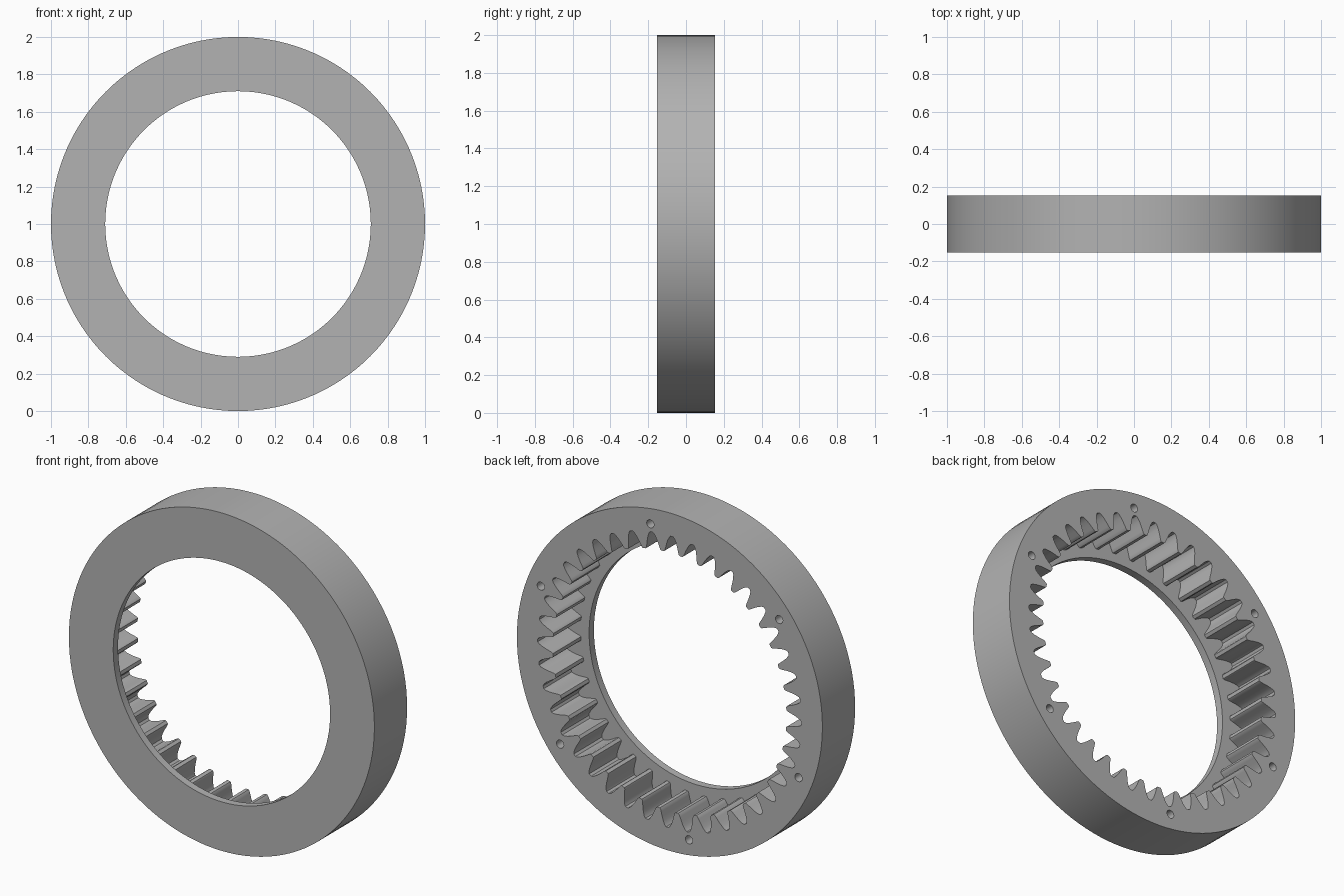
import bpy, bmesh, math
from math import sin, cos, tau, radians

if "Cube" in bpy.data.objects:
    bpy.data.objects.remove(bpy.data.objects["Cube"], do_unlink=True)

TEETH = 40
HALF = 0.153            # half of the ring's depth
FLOOR = -HALF + 0.045   # inner face of the front flange
PHASE = radians(8)      # turn of holes and teeth from straight up

grey = bpy.data.materials.new("steel grey")
grey.use_nodes = True
COLOUR = (0.45, 0.45, 0.45, 1)
grey.diffuse_color = COLOUR
grey.node_tree.nodes["Principled BSDF"].inputs["Base Color"].default_value = COLOUR


def prism(name, outline, y0, y1):
    """Extrude an (x, z) outline along y."""
    bm = bmesh.new()
    face = bm.faces.new([bm.verts.new((x, y0, z)) for x, z in outline])
    out = bmesh.ops.extrude_face_region(bm, geom=[face])
    moved = [v for v in out["geom"] if isinstance(v, bmesh.types.BMVert)]
    bmesh.ops.translate(bm, verts=moved, vec=(0, y1 - y0, 0))
    bmesh.ops.recalc_face_normals(bm, faces=bm.faces)
    mesh = bpy.data.meshes.new(name)
    bm.to_mesh(mesh)
    bm.free()
    mesh.materials.append(grey)
    obj = bpy.data.objects.new(name, mesh)
    bpy.context.collection.objects.link(obj)
    return obj


def polar(r, a, cx=0, cz=1):
    return cx + r * sin(a), cz + r * cos(a)


def circle(r, n, cx=0, cz=1):
    return [polar(r, tau * i / n, cx, cz) for i in range(n)]


def cut(obj, cutter):
    mod = obj.modifiers.new("cut", "BOOLEAN")
    mod.operation, mod.solver, mod.object = "DIFFERENCE", "EXACT", cutter
    bpy.context.view_layer.objects.active = obj
    bpy.ops.object.modifier_apply(modifier=mod.name)
    bpy.data.objects.remove(cutter, do_unlink=True)


# Plain ring blank with the bore through the flange
ring = prism("ring_gear", circle(1, 120), -HALF, HALF)
cut(ring, prism("bore", circle(0.71, 120), -1, 1))

# Toothed pocket: half of one gap as (radius, half width as a share of the pitch)
flank = [(0.765, 0.42), (0.77, 0.38), (0.785, 0.335), (0.81, 0.275),
         (0.835, 0.205), (0.855, 0.13), (0.864, 0.06)]
gap = [(r, -w) for r, w in flank] + [(r, w) for r, w in reversed(flank)]
pocket = [polar(r, PHASE + tau * (i + w) / TEETH) for i in range(TEETH) for r, w in gap]
cut(ring, prism("tooth_pocket", pocket, FLOOR, 1))

# Six blind bolt holes in the back
for i in range(6):
    x, z = polar(0.91, PHASE + tau * i / 6)
    cut(ring, prism("bolt_hole", circle(0.024, 20, x, z), 0, 1))

# Smooth curved walls, sharp rims
bpy.ops.object.select_all(action="DESELECT")
ring.select_set(True)
bpy.context.view_layer.objects.active = ring
bpy.ops.object.shade_smooth_by_angle(angle=radians(30))
